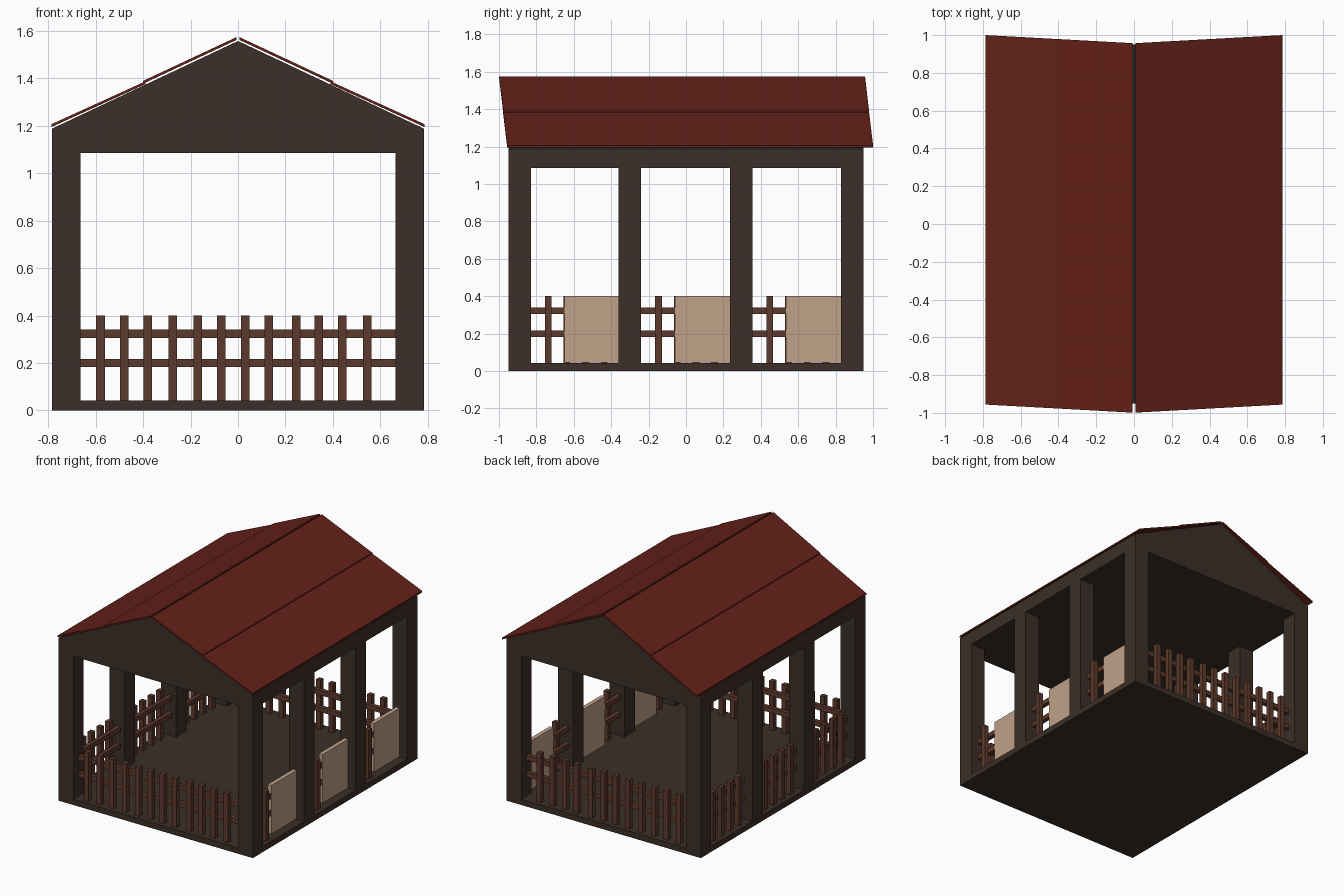
import bpy, bmesh

if "Cube" in bpy.data.objects:
    bpy.data.objects.remove(bpy.data.objects["Cube"])

def material(name, rgb):
    m = bpy.data.materials.new(name)
    m.diffuse_color = (*rgb, 1)
    m.use_nodes = True
    m.node_tree.nodes["Principled BSDF"].inputs["Base Color"].default_value = m.diffuse_color
    return m

TIMBER = material("dark_timber", (0.045, 0.028, 0.021))
RED = material("roof_red", (0.125, 0.015, 0.009))
WOOD = material("fence_wood", (0.11, 0.042, 0.025))
TAN = material("gate_tan", (0.53, 0.36, 0.25))

def finish(name, bm, mat):
    bmesh.ops.recalc_face_normals(bm, faces=bm.faces)
    me = bpy.data.meshes.new(name)
    bm.to_mesh(me)
    bm.free()
    me.materials.append(mat)
    ob = bpy.data.objects.new(name, me)
    bpy.context.collection.objects.link(ob)
    return ob

def add_box(bm, x, y, z):
    vs = bmesh.ops.create_cube(bm, size=1)["verts"]
    for v in vs:
        v.co = [r[0] + (c + 0.5) * (r[1] - r[0]) for r, c in zip((x, y, z), v.co)]

def boxes(name, ranges, mat):
    bm = bmesh.new()
    for r in ranges:
        add_box(bm, *r)
    return finish(name, bm, mat)

def prism(name, profile, y_ranges, mat):
    """Loft an xz profile along y; each point has its own y start and end."""
    bm = bmesh.new()
    a = [bm.verts.new((x, r[0], z)) for (x, z), r in zip(profile, y_ranges)]
    b = [bm.verts.new((x, r[1], z)) for (x, z), r in zip(profile, y_ranges)]
    bm.faces.new(a)
    bm.faces.new(b[::-1])
    n = len(a)
    for i in range(n):
        j = (i + 1) % n
        bm.faces.new((a[i], b[i], b[j], a[j]))
    return finish(name, bm, mat)

W, D, T = 0.785, 0.95, 0.12       # half width, half depth, post size
FLOOR, CEIL, TOP = 0.042, 1.085, 0.40

# Floor, posts and solid gable block
boxes("floor", [((-W, W), (-D, D), (0, FLOOR))], TIMBER)
post_y = [-D, -0.36, 0.235, D - T]
boxes("posts", [((x, x + T), (y, y + T), (FLOOR, CEIL))
                for x in (-W, W - T) for y in post_y], TIMBER)
prism("gable_block", [(-W, CEIL), (W, CEIL), (W, 1.188), (0, 1.558), (-W, 1.188)],
      [(-D, D)] * 5, TIMBER)

# Roof panels, slightly skewed along the length
def roof_panel(name, s, x0, z0, x1, z1, t=0.012):
    def span(x):
        shift = -0.021 + 0.043 * x / W
        return (shift - 0.978, shift + 0.978)
    pts = [(s * x0, z0), (s * x1, z1), (s * x1, z1 - t), (s * x0, z0 - t)]
    prism(name, pts, [span(abs(p[0])) for p in pts], RED)

for side, s in (("left", -1), ("right", 1)):
    roof_panel("upper_roof_" + side, s, 0.007, 1.574, 0.40, 1.390)
    roof_panel("lower_roof_" + side, s, 0.39, 1.388, 0.787, 1.207)

# Fences: pickets outside, two rails behind them
P = 0.018
RAILS = ((0.182, 0.217), (0.305, 0.34))
front_x = [-0.58, -0.48, -0.38, -0.275, -0.17, -0.07,
           0.03, 0.13, 0.245, 0.34, 0.44, 0.545]

def inset(edge, a, b):
    """Range lying between depths a and b inside a wall plane."""
    s = 1 if edge > 0 else -1
    return tuple(sorted((edge - s * a, edge - s * b)))

for name, edge in (("front_fence", -D), ("back_fence", D)):
    parts = [((x - P, x + P), inset(edge, 0.03, 0.065), (FLOOR, TOP)) for x in front_x]
    parts += [((-W + T, W - T), inset(edge, 0.06, 0.09), r) for r in RAILS]
    boxes(name, parts, WOOD)

# Side bays: full fence on the left, short fence plus solid gate on the right
for i in range(3):
    start, end = post_y[i] + T, post_y[i + 1]
    first = start + 0.093
    parts = [(inset(-W, 0.03, 0.065), (first + 0.1 * k - P, first + 0.1 * k + P),
              (FLOOR, TOP)) for k in range(4)]
    parts += [(inset(-W, 0.06, 0.09), (start, end), r) for r in RAILS]
    boxes(f"left_fence_{i + 1}", parts, WOOD)

    gate = start + 0.18
    parts = [(inset(W, 0.03, 0.065), (first - P, first + P), (FLOOR, TOP))]
    parts += [(inset(W, 0.06, 0.09), (start, gate), r) for r in RAILS]
    boxes(f"right_fence_{i + 1}", parts, WOOD)
    boxes(f"gate_{i + 1}", [(inset(W, 0.06, 0.09), (gate, end), (0.046, TOP))], TAN)
